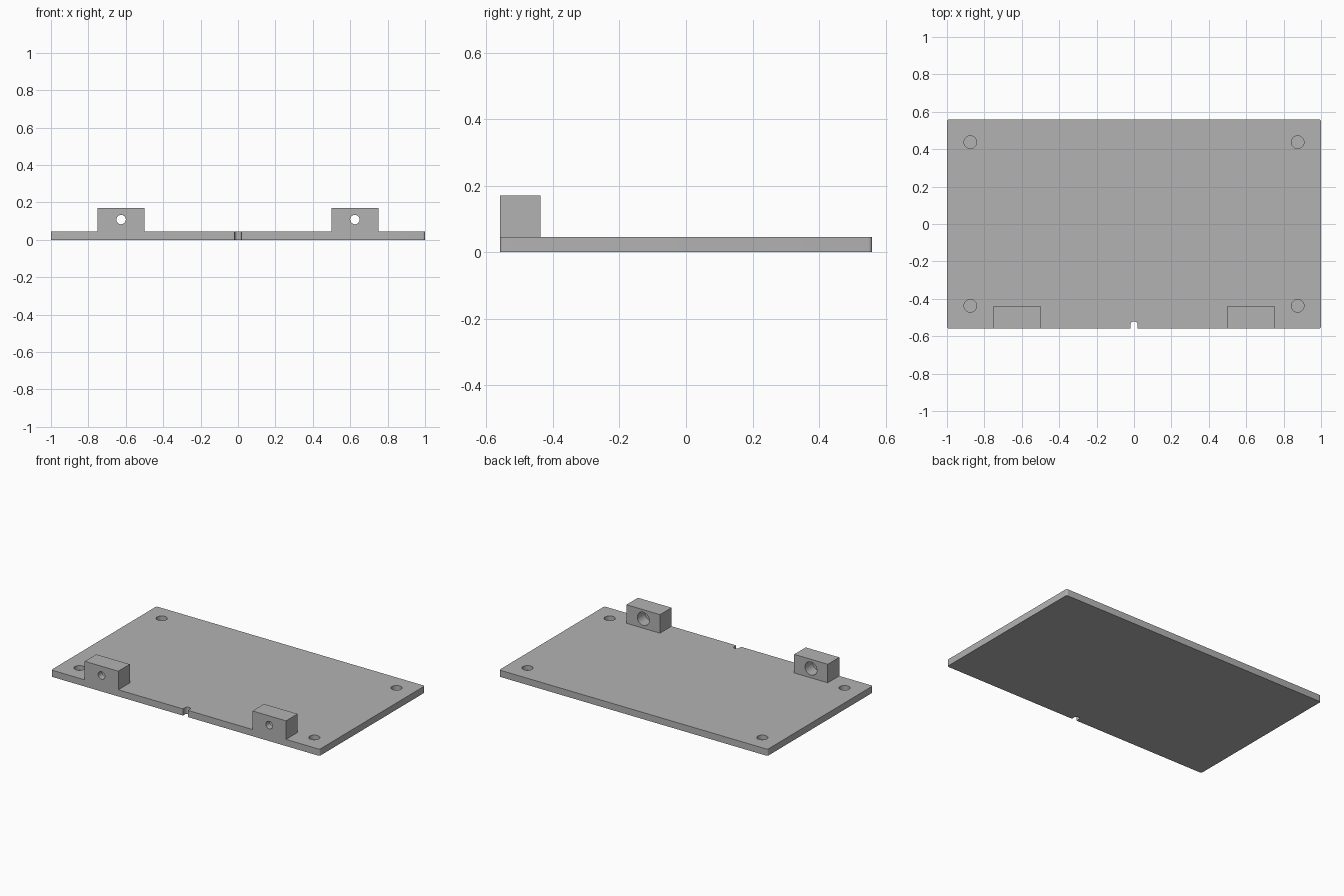
import bpy, bmesh
from math import radians, pi
from mathutils import Matrix, Vector

default = bpy.data.objects.get("Cube")
if default:
    bpy.data.objects.remove(default, do_unlink=True)

WIDTH, DEPTH, THICK = 2.0, 1.12, 0.045
FRONT = -DEPTH / 2
BLOCK_BACK, BLOCK_TOP = -0.4375, 0.17

grey = bpy.data.materials.new("plain grey")
grey.use_nodes = True
colour = (0.45, 0.45, 0.45, 1)
grey.diffuse_color = colour
grey.node_tree.nodes["Principled BSDF"].inputs["Base Color"].default_value = colour


def finish(name, bm):
    mesh = bpy.data.meshes.new(name)
    bm.to_mesh(mesh)
    bm.free()
    obj = bpy.data.objects.new(name, mesh)
    bpy.context.collection.objects.link(obj)
    mesh.materials.append(grey)
    return obj


def box(name, low, high, corner=0):
    """Box between two corners, with optional rounded vertical edges."""
    low, high = Vector(low), Vector(high)
    bm = bmesh.new()
    bmesh.ops.create_cube(bm, size=1, matrix=Matrix.Translation((low + high) / 2)
                          @ Matrix.Diagonal((*(high - low), 1)))
    if corner:
        upright = [e for e in bm.edges
                   if abs(e.verts[0].co.z - e.verts[1].co.z) > 0.01]
        bmesh.ops.bevel(bm, geom=upright, offset=corner, segments=6,
                        profile=0.5, affect='EDGES')
    return finish(name, bm)


def rod(name, centre, radius, length, along_y=False):
    bm = bmesh.new()
    turn = Matrix.Rotation(pi / 2 if along_y else 0, 4, 'X')
    bmesh.ops.create_cone(bm, cap_ends=True, segments=48, radius1=radius,
                          radius2=radius, depth=length,
                          matrix=Matrix.Translation(centre) @ turn)
    return finish(name, bm)


def combine(target, tool, operation='DIFFERENCE'):
    """Apply one boolean and discard the tool object."""
    tool.hide_render = True
    mod = target.modifiers.new("combine", 'BOOLEAN')
    mod.operation, mod.solver, mod.object = operation, 'EXACT', tool
    bpy.ops.object.select_all(action='DESELECT')
    bpy.context.view_layer.objects.active = target
    target.select_set(True)
    bpy.ops.object.modifier_apply(modifier=mod.name)
    bpy.data.objects.remove(tool, do_unlink=True)


# Base plate with rounded corners
plate = box("base_plate", (-WIDTH / 2, FRONT, 0), (WIDTH / 2, -FRONT, THICK), 0.012)

# Round-ended notch in the middle of the front edge
notch_r, notch_y = 0.018, -0.538
combine(plate, box("notch_slot", (-notch_r, FRONT - 0.1, -0.1), (notch_r, notch_y, 0.1)))
combine(plate, rod("notch_end", (0, notch_y, 0), notch_r, 0.2))

# Blind round pockets near the four corners
for side in (-1, 1):
    for end in (-1, 1):
        combine(plate, rod("pocket", (side * 0.875, end * 0.4375, THICK), 0.034, 0.06))

# Mounting blocks, each with a screw hole and a wider bore from the back
for side in (-1, 1):
    x, hole_z = side * 0.625, 0.108
    block = box("mounting_block", (x - 0.125, FRONT, 0), (x + 0.125, BLOCK_BACK, BLOCK_TOP))
    combine(block, rod("screw_hole", (x, FRONT, hole_z), 0.025, 0.6, True))
    combine(block, rod("back_bore", (x, BLOCK_BACK, hole_z), 0.044, 0.16, True))
    combine(plate, block, 'UNION')

bpy.ops.object.shade_smooth_by_angle(angle=radians(30))
